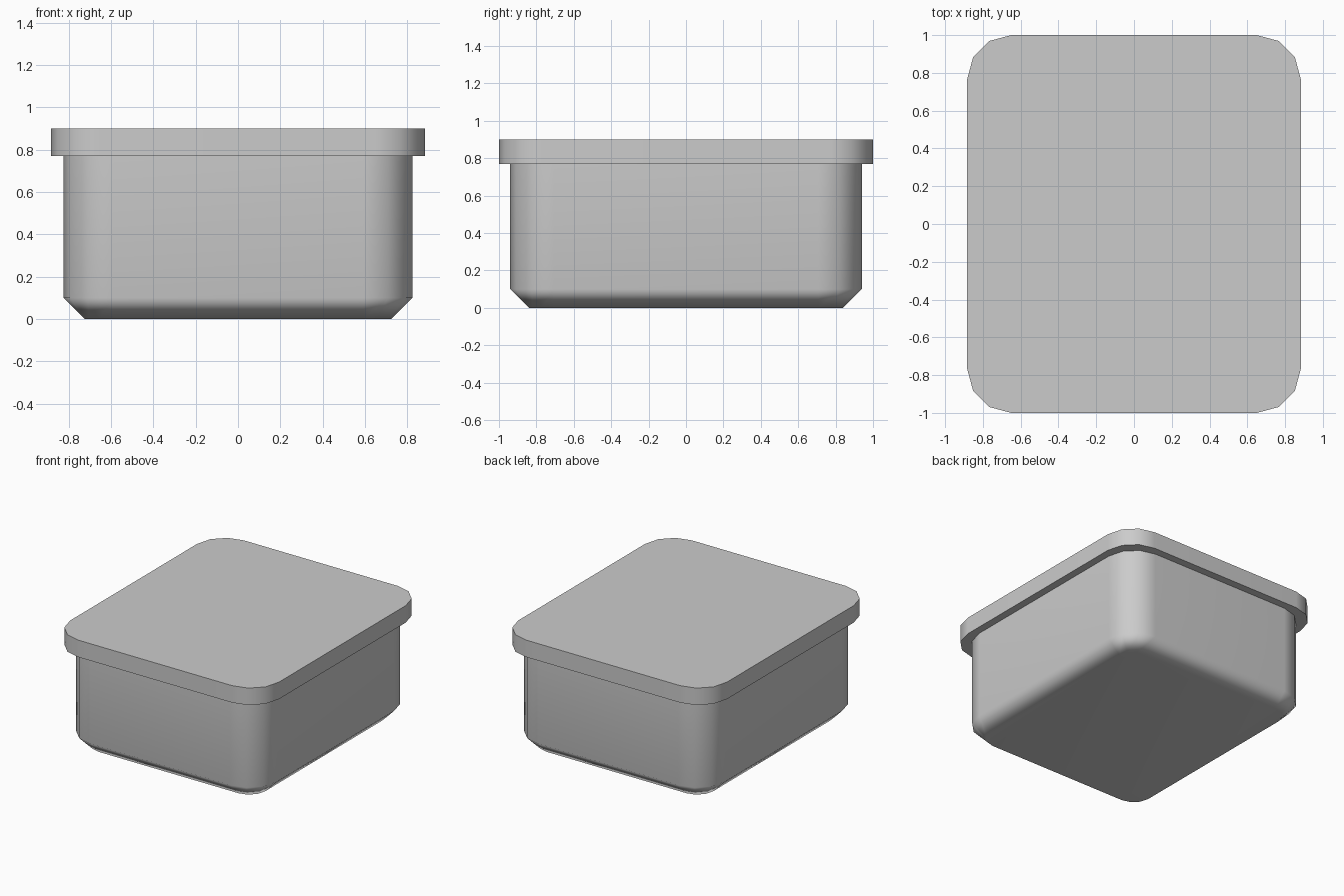
import bpy, bmesh, math

if "Cube" in bpy.data.objects:
    bpy.data.objects.remove(bpy.data.objects["Cube"], do_unlink=True)

grey = bpy.data.materials.new("light_grey")
grey.use_nodes = True
colour = (0.6, 0.6, 0.6, 1.0)
grey.diffuse_color = colour
grey.node_tree.nodes["Principled BSDF"].inputs["Base Color"].default_value = colour

CORNER_STEPS = 3


def rounded_outline(half_x, half_y, radius):
    """Counter-clockwise rounded rectangle."""
    points = []
    corners = [(1, 1), (-1, 1), (-1, -1), (1, -1)]
    for quarter, (sx, sy) in enumerate(corners):
        for step in range(CORNER_STEPS + 1):
            angle = math.pi / 2 * (quarter + step / CORNER_STEPS)
            points.append((sx * (half_x - radius) + radius * math.cos(angle),
                           sy * (half_y - radius) + radius * math.sin(angle)))
    return points


def rounded_solid(name, levels, smooth_angle):
    """Closed solid skinned through levels of (z, half_x, half_y, radius)."""
    bm = bmesh.new()
    rings = [[bm.verts.new((x, y, z)) for x, y in rounded_outline(hx, hy, r)]
             for z, hx, hy, r in levels]
    for low, high in zip(rings, rings[1:]):
        for i in range(len(low)):
            j = (i + 1) % len(low)
            bm.faces.new((low[i], low[j], high[j], high[i]))
    bm.faces.new(list(reversed(rings[0])))
    bm.faces.new(rings[-1])
    mesh = bpy.data.meshes.new(name)
    bm.to_mesh(mesh)
    bm.free()
    mesh.materials.append(grey)
    obj = bpy.data.objects.new(name, mesh)
    bpy.context.collection.objects.link(obj)

    # Smooth sides with crisp rims
    bpy.ops.object.select_all(action='DESELECT')
    obj.select_set(True)
    bpy.context.view_layer.objects.active = obj
    bpy.ops.object.shade_smooth_by_angle(angle=math.radians(smooth_angle))
    weighted = obj.modifiers.new("weighted_normals", 'WEIGHTED_NORMAL')
    weighted.keep_sharp = True
    return obj


# Container body with a chamfered base
rounded_solid("container_body", [(0, 0.725, 0.84, 0.133),
                                 (0.1, 0.825, 0.94, 0.233),
                                 (0.77, 0.825, 0.94, 0.233)], 60)

# Overhanging flat lid
rounded_solid("lid", [(0.77, 0.883, 1, 0.233),
                      (0.9, 0.883, 1, 0.233)], 60)
